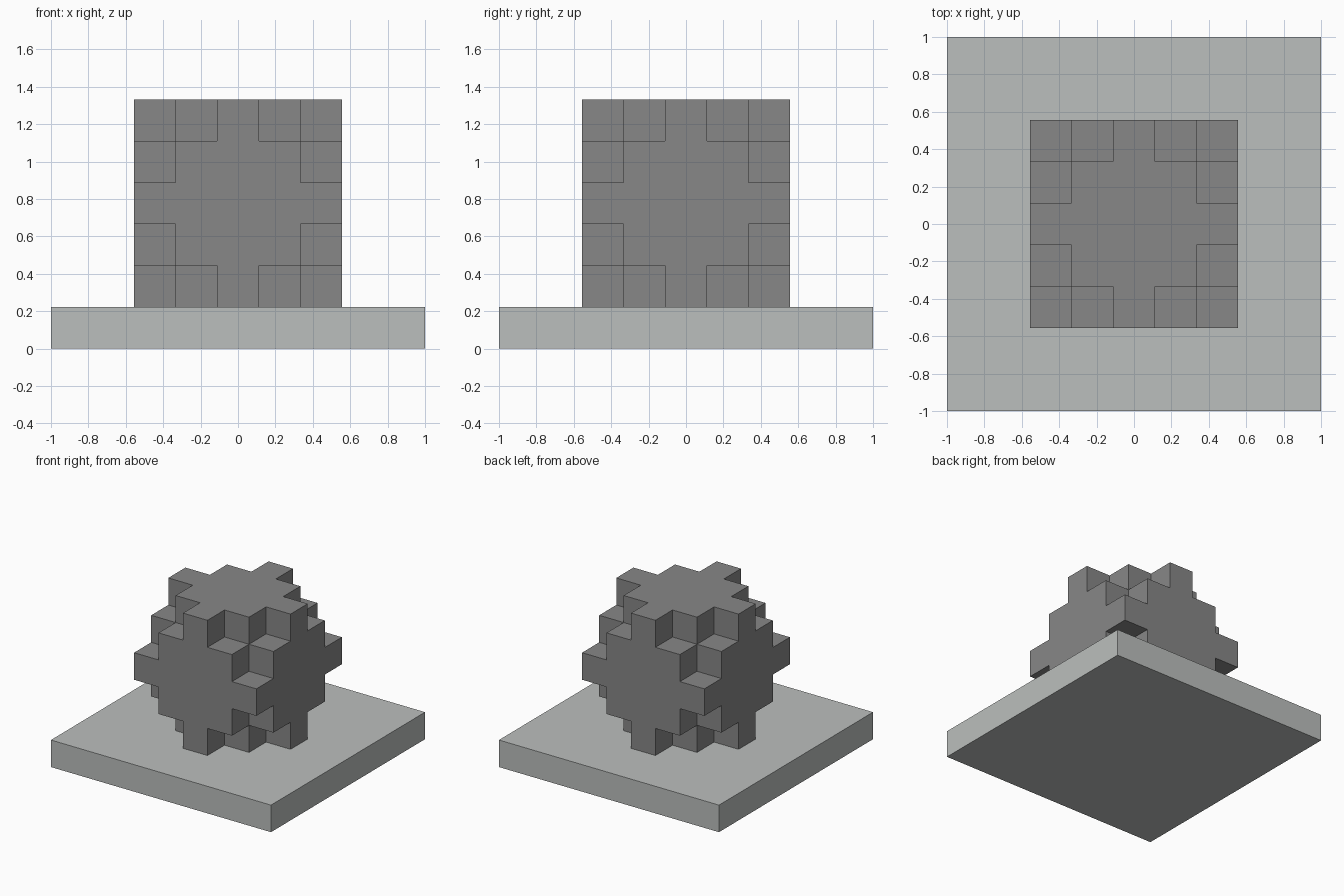
import bpy
import bmesh
import math
from itertools import product
from mathutils import Vector

default = bpy.data.objects.get("Cube")
if default:
    bpy.data.objects.remove(default, do_unlink=True)

UNIT = 2 / 9   # edge of one block; the base plate is nine blocks wide


def material(name, rgb):
    mat = bpy.data.materials.new(name)
    mat.use_nodes = True
    mat.diffuse_color = (*rgb, 1)
    mat.node_tree.nodes["Principled BSDF"].inputs["Base Color"].default_value = (*rgb, 1)
    return mat


def add_object(name, bm, mat, z):
    mesh = bpy.data.meshes.new(name)
    bm.to_mesh(mesh)
    bm.free()
    mesh.materials.append(mat)
    obj = bpy.data.objects.new(name, mesh)
    obj.location.z = z
    bpy.context.collection.objects.link(obj)
    return obj


light_grey = material("light grey", (0.50, 0.52, 0.51))
dark_grey = material("dark grey", (0.242, 0.242, 0.242))

# Base plate
bm = bmesh.new()
bmesh.ops.create_cube(bm, size=1)
bmesh.ops.scale(bm, vec=(2, 2, UNIT), verts=bm.verts)
add_object("base_plate", bm, light_grey, UNIT / 2)

# Stepped block ball: every cell within four steps of the centre is filled
cells = {c for c in product(range(-2, 3), repeat=3) if sum(map(abs, c)) <= 4}
bm = bmesh.new()
for cell in cells:
    for axis, sign in product(range(3), (-1, 1)):
        normal = Vector((0, 0, 0))
        normal[axis] = sign
        centre = Vector(cell)
        if tuple(int(v) for v in centre + normal) in cells:
            continue
        # Outer skin only: one square on each exposed side
        u = Vector((0, 0, 0))
        u[(axis + 1) % 3] = 0.5
        v = normal.cross(u)
        mid = centre + normal / 2
        corners = (mid + u + v, mid - u + v, mid - u - v, mid + u - v)
        bm.faces.new([bm.verts.new(p * UNIT) for p in corners])
bmesh.ops.remove_doubles(bm, verts=bm.verts, dist=UNIT / 100)
# Merge flush squares into single flat faces
bmesh.ops.dissolve_limit(bm, angle_limit=math.radians(1), verts=bm.verts, edges=bm.edges)
add_object("stepped_block_ball", bm, dark_grey, 3.5 * UNIT)
